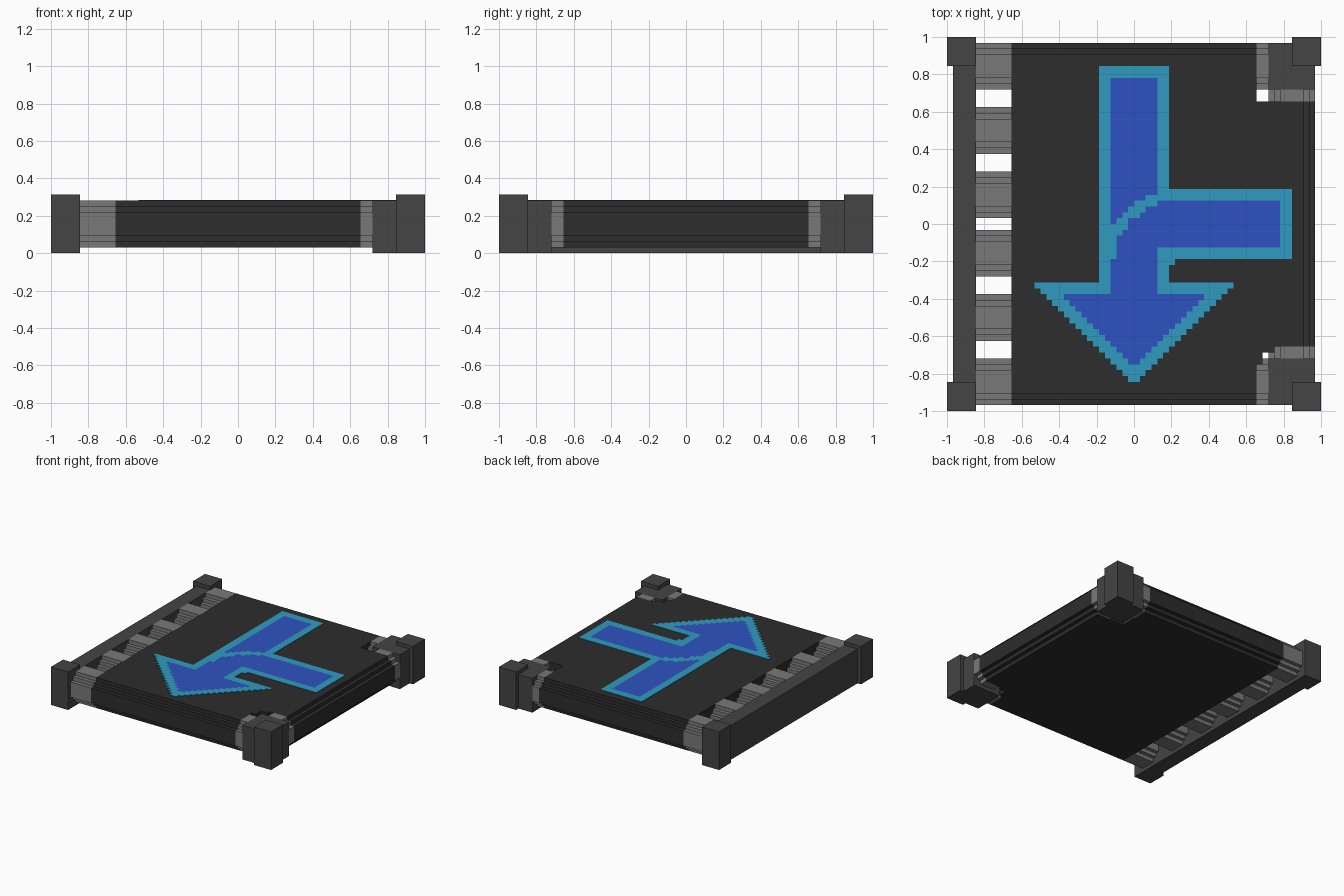
import bpy, bmesh, math

if "Cube" in bpy.data.objects:
    bpy.data.objects.remove(bpy.data.objects["Cube"])

U = 1 / 32  # one block unit


def material(name, rgb):
    m = bpy.data.materials.new(name)
    m.use_nodes = True
    m.diffuse_color = (*rgb, 1)
    bsdf = next(n for n in m.node_tree.nodes if n.type == 'BSDF_PRINCIPLED')
    bsdf.inputs["Base Color"].default_value = (*rgb, 1)
    bsdf.inputs["Roughness"].default_value = 0.8
    return m


BELT = material("black_rubber", (0.026, 0.026, 0.026))
FRAME = material("dark_grey_metal", (0.058, 0.058, 0.058))
ROLLER = material("mid_grey_metal", (0.19, 0.19, 0.19))
BLUE = material("blue_paint", (0.027, 0.086, 0.53))
CYAN = material("cyan_paint", (0.028, 0.33, 0.53))


def finish(bm, name, *mats):
    mesh = bpy.data.meshes.new(name)
    bm.to_mesh(mesh)
    bm.free()
    for m in mats:
        mesh.materials.append(m)
    ob = bpy.data.objects.new(name, mesh)
    bpy.context.collection.objects.link(ob)
    return ob


def stack(name, outline, layers, mat):
    """Stack prisms; outline(k) gives the corners inset by k units."""
    bm = bmesh.new()
    for z0, z1, k in layers:
        face = bm.faces.new([bm.verts.new((x * U, y * U, z0 * U)) for x, y in outline(k)])
        top = bmesh.ops.extrude_face_region(bm, geom=[face])["geom"]
        verts = [v for v in top if isinstance(v, bmesh.types.BMVert)]
        bmesh.ops.translate(bm, verts=verts, vec=(0, 0, (z1 - z0) * U))
    bmesh.ops.recalc_face_normals(bm, faces=bm.faces)
    return finish(bm, name, mat)


def rect(x0, x1, y0, y1):
    return [(x0, y0), (x1, y0), (x1, y1), (x0, y1)]


def box(name, x0, x1, y0, y1, z0, z1, mat):
    return stack(name, lambda k: rect(x0, x1, y0, y1), [(z0, z1, 0)], mat)


# Stepped round section shared by the belt edges and the rollers
ROUND = [(1, 2, 2), (2, 3, 1), (3, 7, 0), (7, 8, 1), (8, 9, 2)]


def roller(name, x0, x1, y0, y1, along_x):
    def outline(k):
        return rect(x0, x1, y0 + k, y1 - k) if along_x else rect(x0 + k, x1 - k, y0, y1)
    return stack(name, outline, ROUND, ROLLER)


# Belt with an arm to the left side and a stepped inner front corner
def belt_outline(k):
    e = 31 - k
    return [(-21, -e), (21, -e), (21, -24), (22, -24), (22, -22), (24, -22), (24, -21),
            (e, -21), (e, 21), (21, 21), (21, e), (-21, e)]


stack("belt", belt_outline, ROUND, BELT)

# Rollers along the closed side
for i, y in enumerate((-31, -20, -9, 1, 12, 23)):
    roller(f"side_roller_{i + 1}", -27, -21, y, y + 8, True)

# Side rail and corner posts
box("side_rail", -31, -27, -27, 27, 0, 9, FRAME)
for end, s in (("front", -1), ("back", 1)):
    ya, yb = sorted((27 * s, 32 * s))
    box(f"{end}_right_post", -32, -27, ya, yb, 0, 10, FRAME)
    box(f"{end}_left_post", 27, 32, ya, yb, 0, 10, FRAME)
    # Bearing block with a roller stub on each inner face
    ya, yb = sorted((23 * s, 31 * s))
    box(f"{end}_left_block", 23, 31, ya, yb, 0, 9, FRAME)
    roller(f"{end}_left_stub_x", 21, 23, ya, yb, True)
    ya, yb = sorted((21 * s, 23 * s))
    roller(f"{end}_left_stub_y", 23, 31, ya, yb, False)


# Painted arrow: 0 blue, 1 cyan, None bare belt
def arrow_colour(x, y):
    row = math.floor(y)
    if y < -10:  # head, and stem where it meets the head
        if y < -12 and abs(x) < row + 25:
            return 0
        if abs(x) < 4 and y > -13:
            return 0
        return 1 if abs(x) < row + 28 else None
    inner = math.hypot(x - 8, y + 8)
    if x < 8 and y > -8 and inner < 3.75:  # inside of the bend
        return 1 if inner > 2 else None
    bend = math.hypot(x - 6, y + 6)
    if x < 4 and -6 < y < 6 and x > -4 and 9.2 < bend < 11.2:  # band around the bend
        return 1
    if 4 < x < 6 and 4 < y < 6:
        return 1
    if (abs(x) < 4 and y < 25) or (0 < x < 25 and abs(y) < 4):
        return 0
    if (abs(x) < 6 and y < 27) or (0 < x < 27 and abs(y) < 6):
        return 1
    return None


bm = bmesh.new()
for i in range(-18, 28):
    for j in range(-27, 28):
        colour = arrow_colour(i + 0.5, j + 0.5)
        if colour is not None:
            f = bm.faces.new([bm.verts.new((x * U, y * U, 9 * U + 0.003))
                              for x, y in rect(i, i + 1, j, j + 1)])
            f.material_index = colour
bmesh.ops.remove_doubles(bm, verts=bm.verts, dist=0.001)
arrow = finish(bm, "painted_arrow", BLUE, CYAN)
plate = arrow.modifiers.new("thickness", 'SOLIDIFY')
plate.thickness = 0.004
